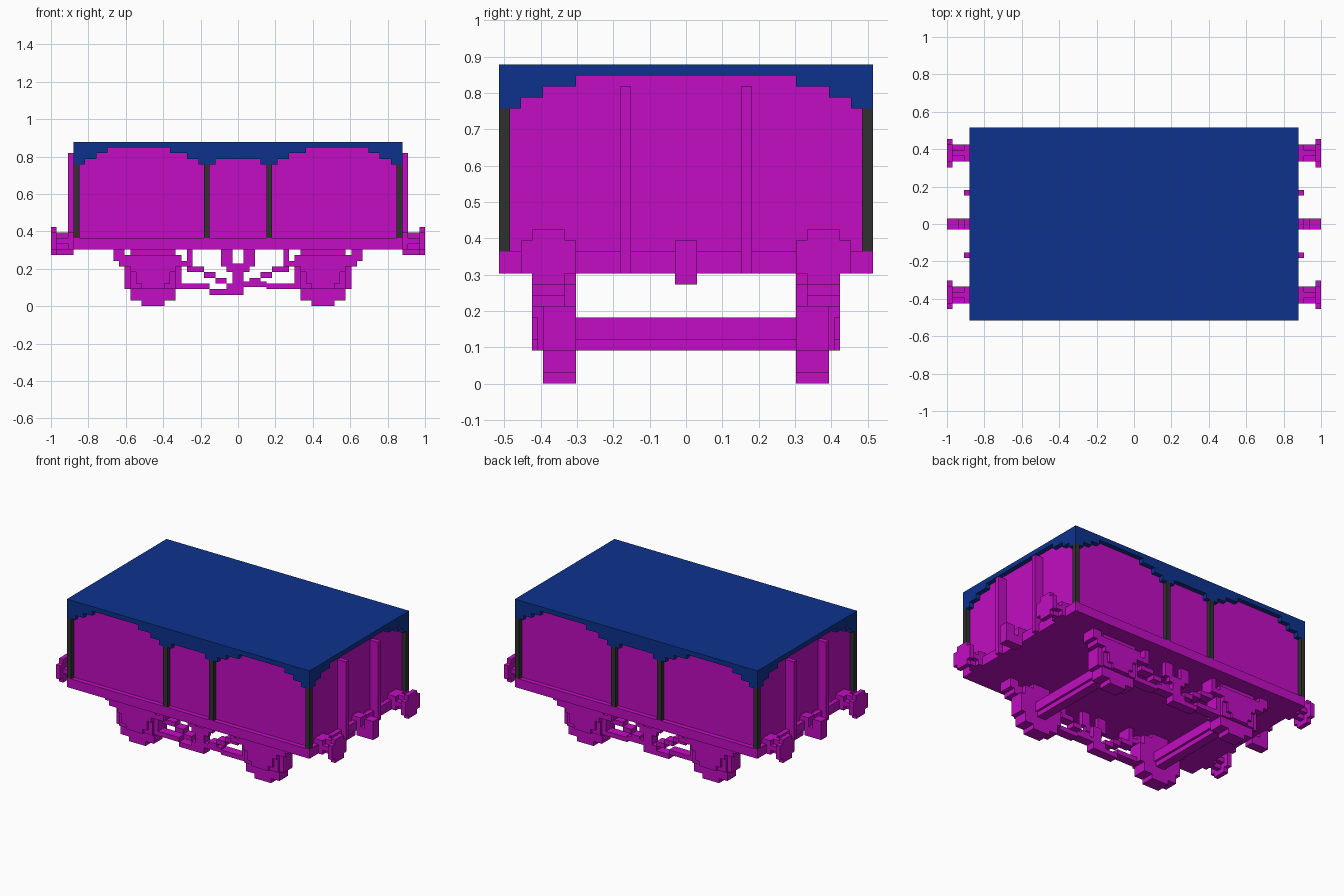
import bpy, bmesh

cube = bpy.data.objects.get("Cube")
if cube:
    bpy.data.objects.remove(cube, do_unlink=True)

U = 2 / 66  # one block of the grid the wagon is built on


def material(name, rgb):
    m = bpy.data.materials.new(name)
    m.use_nodes = True
    m.diffuse_color = (*rgb, 1)
    m.node_tree.nodes["Principled BSDF"].inputs["Base Color"].default_value = (*rgb, 1)
    return m


MAGENTA = material("magenta", (0.54, 0.004, 0.54))
BLUE = material("dark blue", (0.004, 0.032, 0.27))
GREY = material("dark grey", (0.03, 0.03, 0.03))


def finish(name, bm, mat, mirror):
    """Copy the geometry across the mirrored axes and make the object."""
    for axis in mirror:
        i = "xy".index(axis)
        new = bmesh.ops.duplicate(bm, geom=bm.verts[:] + bm.edges[:] + bm.faces[:])["geom"]
        for v in [g for g in new if isinstance(g, bmesh.types.BMVert)]:
            v.co[i] = -v.co[i]
    bmesh.ops.recalc_face_normals(bm, faces=bm.faces)
    bmesh.ops.scale(bm, vec=(U, U, U), verts=bm.verts)
    me = bpy.data.meshes.new(name)
    bm.to_mesh(me)
    bm.free()
    me.materials.append(mat)
    ob = bpy.data.objects.new(name, me)
    bpy.context.collection.objects.link(ob)
    return ob


def blocks(name, mat, boxes, mirror=""):
    """Boxes given as (x0, x1, y0, y1, z0, z1) in grid units."""
    bm = bmesh.new()
    for x0, x1, y0, y1, z0, z1 in boxes:
        for v in bmesh.ops.create_cube(bm, size=1)["verts"]:
            v.co = (x1 if v.co.x > 0 else x0, y1 if v.co.y > 0 else y0,
                    z1 if v.co.z > 0 else z0)
    return finish(name, bm, mat, mirror)


def valance(name, steps, axis, outer):
    """Stepped edging: steps are (end, lower height), mirrored about the middle."""
    low = []
    start = 0
    for end, z in steps:
        low += [(start, z), (end, z)]
        start = end
    low = [(-a, z) for a, z in reversed(low[1:])] + low[1:]
    outline = low + [(start, 28), (-start, 28)]
    bm = bmesh.new()
    if axis == "x":
        verts = [bm.verts.new((a, -outer, z)) for a, z in outline]
        push = (0, 1, 0)
    else:
        verts = [bm.verts.new((-outer, a, z)) for a, z in outline]
        push = (1, 0, 0)
    face = bm.faces.new(verts)
    ext = bmesh.ops.extrude_face_region(bm, geom=[face])["geom"]
    bmesh.ops.translate(bm, vec=push, verts=[g for g in ext if isinstance(g, bmesh.types.BMVert)])
    return finish(name, bm, BLUE, "y" if axis == "x" else "x")


# Body
blocks("floor_sill", MAGENTA, [(-29, 29, -17, 17, 10, 12)])
blocks("body_walls", MAGENTA, [(-28, 28, -16, 16, 12, 28)])
blocks("end_ribs", MAGENTA, [(28, 30, 5, 6, 10, 27)], "xy")
blocks("corner_posts", GREY, [(28, 29, 16, 17, 12, 25)], "xy")
blocks("side_posts", GREY, [(5, 6, 16, 17, 12, 25)], "xy")

# Roof with stepped arches on the sides and ends
blocks("roof", BLUE, [(-29, 29, -17, 17, 28, 29)])
valance("side_valance",
        [(4, 26), (7, 25), (9, 26), (12, 27), (23, 28 - 0.02), (25, 27), (27, 26), (29, 25)],
        "x", 17)
valance("end_valance", [(10, 28 - 0.02), (13, 27), (15, 26), (17, 25)], "y", 29)

# Buffers and couplers
blocks("buffer_heads", MAGENTA, [(32, 33, 10, 15, 10, 13), (32, 33, 11, 14, 9, 14)], "xy")
blocks("buffer_shafts", MAGENTA, [
    (29, 32, 11, 14, 11, 12), (29, 32, 12, 13, 10, 13), (28, 30, 11, 14, 10, 13)], "xy")
blocks("couplers", MAGENTA, [
    (28, 30, -1, 1, 10, 13), (29, 33, -1, 1, 9, 11), (31, 33, -1, 1, 9, 13)], "x")

# Wheels and axles
blocks("wheels", MAGENTA, [
    (13, 17, 10, 13, 0, 10), (11, 19, 10, 13, 1, 9), (10, 20, 10, 13, 3, 7)], "xy")
blocks("axles", MAGENTA, [(13.5, 16.5, -10, 10, 4, 6), (14, 16, -10, 10, 3, 6)], "x")

# Axle boxes, leaf springs and hangers outside the wheels
blocks("axle_boxes", MAGENTA, [
    (12, 18, 13, 14, 4, 7), (13, 17, 13, 14, 3, 4), (11, 19, 13, 13.5, 3, 10)], "xy")
blocks("leaf_springs", MAGENTA, [
    (10, 20, 11, 14, 7, 9), (20, 21, 11, 14, 7, 9), (11, 19, 12, 14, 6, 7)], "xy")
blocks("spring_hangers", MAGENTA, [
    (20, 22, 11, 14, 8, 10), (8, 9, 11, 14, 7, 10), (8, 11, 11, 14, 7, 8)], "xy")

# Brake hangers, levers and push rods between the wheels
blocks("brake_hangers", MAGENTA, [
    (-3, -1, 12, 13, 7, 10), (1, 3, 12, 13, 7, 10), (-2, 2, 12, 13, 6, 7.5),
    (-1, 1, 11, 13, 4, 7)], "y")
blocks("brake_rods", MAGENTA, [
    (-9, -6, 11, 13, 6, 7), (-6, -4, 11, 13, 5, 6), (-4, -2, 11, 13, 4, 5),
    (-10, -5, 11, 13, 3, 4), (-5, 1, 11, 13, 2, 3), (-2, 1, 11, 13, 3, 4),
    (2, 4, 11, 13, 4, 5), (4, 6, 11, 13, 5, 6), (6, 9, 11, 13, 6, 7),
    (1, 5, 11, 13, 3.4, 4.4), (5, 10, 11, 13, 3, 4)], "y")
